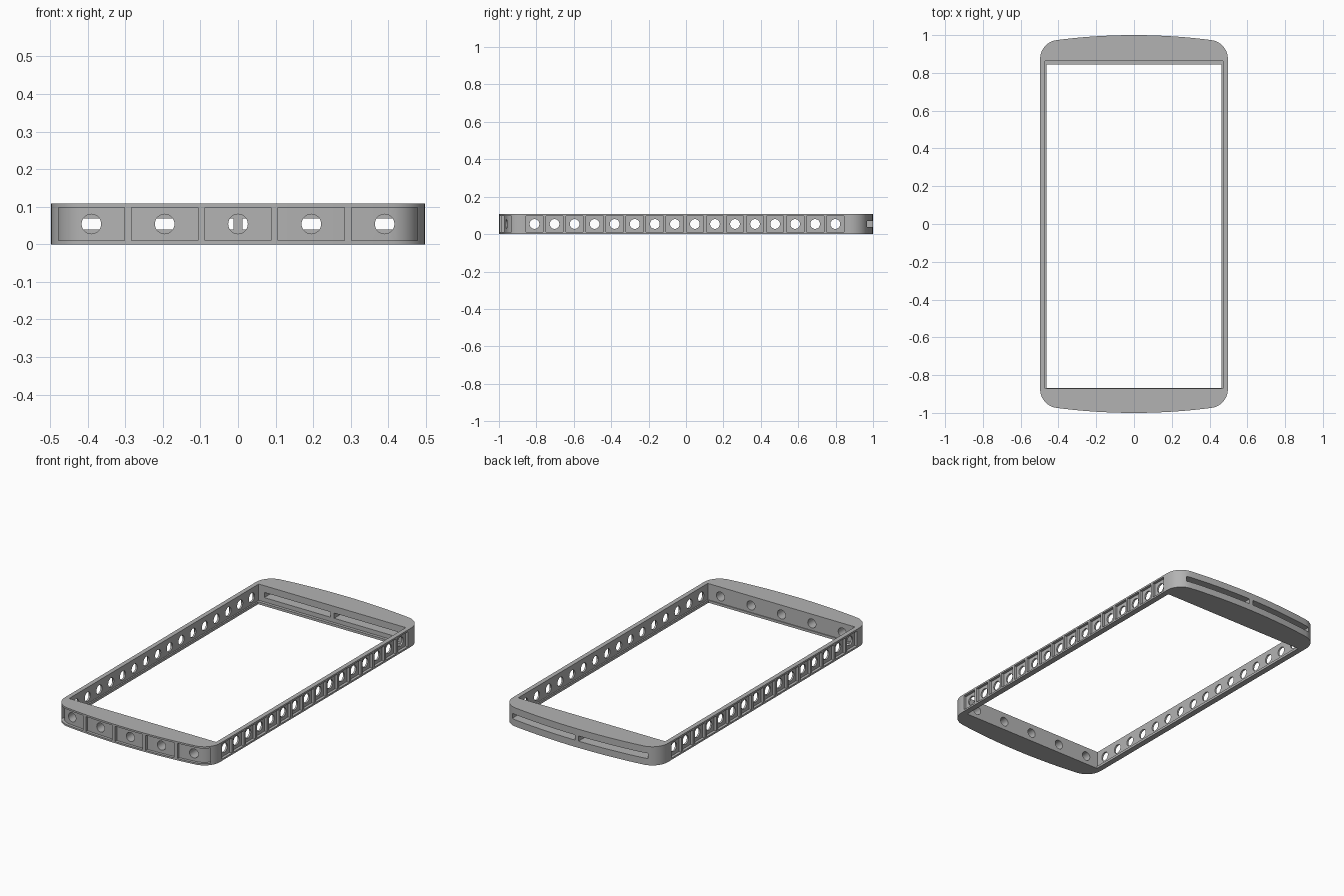
import bpy
import bmesh
from math import cos, sin, asin, sqrt, pi, radians
from mathutils import Matrix

old = bpy.data.objects.get("Cube")
if old:
    bpy.data.objects.remove(old, do_unlink=True)

HEIGHT = 0.108
MID = HEIGHT / 2
HALF_W = 0.497
CORNER = 0.1
BOW = 3.2          # radius of the bowed ends
RECESS = 0.016

grey = bpy.data.materials.new("grey plastic")
grey.use_nodes = True
grey.diffuse_color = (0.45, 0.45, 0.45, 1)
grey.node_tree.nodes["Principled BSDF"].inputs["Base Color"].default_value = (0.45, 0.45, 0.45, 1)


def finish(name, bm):
    bmesh.ops.recalc_face_normals(bm, faces=bm.faces)
    mesh = bpy.data.meshes.new(name)
    bm.to_mesh(mesh)
    bm.free()
    mesh.materials.append(grey)
    obj = bpy.data.objects.new(name, mesh)
    bpy.context.collection.objects.link(obj)
    return obj


def outline(inset):
    """Rounded rectangle with bowed ends, moved inward by inset."""
    cx = HALF_W - CORNER
    cy = 1 - BOW + sqrt((BOW - CORNER) ** 2 - cx ** 2)
    tilt = asin(cx / (BOW - CORNER))
    r, big = CORNER - inset, BOW - inset
    half = []
    for i in range(11):
        a = (pi / 2 - tilt) * i / 10
        half.append((cx + r * cos(a), cy + r * sin(a)))
    for i in range(1, 12):
        a = tilt * (1 - i / 12)
        half.append((big * sin(a), 1 - BOW + big * cos(a)))
    end = half + [(0, 1 - inset)] + [(-x, y) for x, y in reversed(half)]
    return end + [(-x, -y) for x, y in end]


def slab(name, points, z0, z1):
    bm = bmesh.new()
    face = bm.faces.new([bm.verts.new((x, y, z0)) for x, y in points])
    top = bmesh.ops.extrude_face_region(bm, geom=[face])["geom"]
    verts = [v for v in top if isinstance(v, bmesh.types.BMVert)]
    bmesh.ops.translate(bm, verts=verts, vec=(0, 0, z1 - z0))
    return finish(name, bm)


def add_box(bm, x0, x1, y0, y1, z0, z1):
    centre = Matrix.Translation(((x0 + x1) / 2, (y0 + y1) / 2, (z0 + z1) / 2))
    bmesh.ops.create_cube(bm, size=1, matrix=centre @ Matrix.Diagonal((x1 - x0, y1 - y0, z1 - z0, 1)))


def add_rod(bm, centre, length, radius, axis):
    turn = Matrix.Rotation(radians(90), 4, "Y" if axis == "X" else "X")
    bmesh.ops.create_cone(bm, cap_ends=True, segments=32, radius1=radius, radius2=radius,
                          depth=length, matrix=Matrix.Translation(centre) @ turn)


def combine(body, tool, operation="DIFFERENCE"):
    mod = body.modifiers.new("combine", "BOOLEAN")
    mod.operation, mod.solver, mod.object = operation, "EXACT", tool
    bpy.context.view_layer.objects.active = body
    bpy.ops.object.modifier_apply(modifier=mod.name)
    bpy.data.objects.remove(tool, do_unlink=True)


side_holes = [-0.81 + 0.1072 * i for i in range(16)]
front_holes = [0.195 * i for i in range(-2, 3)]

# Outer shell
frame = slab("frame", outline(0), 0, HEIGHT)

# Recessed panels along the front and both sides
bm = bmesh.new()
for x in front_holes:
    add_box(bm, x - 0.088, x + 0.088, -1.1, -0.9, 0.01, HEIGHT - 0.01)
for y in side_holes:
    for s in (-1, 1):
        add_box(bm, s * 0.54 - 0.07, s * 0.54 + 0.07, y - 0.046, y + 0.046, 0.01, HEIGHT - 0.01)
combine(frame, finish("panel_cutter", bm))
combine(frame, slab("panel_floor", outline(RECESS), 0.005, HEIGHT - 0.005), "UNION")

# Opening with a narrow ledge around the bottom
bm = bmesh.new()
add_box(bm, -0.463, 0.463, -0.867, 0.845, -0.1, 0.2)
combine(frame, finish("opening_cutter", bm))
bm = bmesh.new()
add_box(bm, -0.471, 0.471, -0.872, 0.862, 0.014, 0.2)
combine(frame, finish("pocket_cutter", bm))

# Round holes through the sides and the front
bm = bmesh.new()
for y in side_holes:
    for s in (-1, 1):
        add_rod(bm, (s * 0.5, y, MID), 0.2, 0.026, "X")
for x in front_holes:
    add_rod(bm, (x, -0.95, MID), 0.3, 0.026, "Y")
combine(frame, finish("hole_cutter", bm))

# Two long slots through the back
bm = bmesh.new()
for s in (-1, 1):
    add_box(bm, min(s * 0.012, s * 0.435), max(s * 0.012, s * 0.435), 0.8, 1.1, MID - 0.015, MID + 0.015)
combine(frame, finish("slot_cutter", bm))

# Smooth the curves and keep the edges crisp
bpy.ops.object.select_all(action="DESELECT")
frame.select_set(True)
bpy.context.view_layer.objects.active = frame
bpy.ops.object.shade_smooth_by_angle(angle=radians(30))
